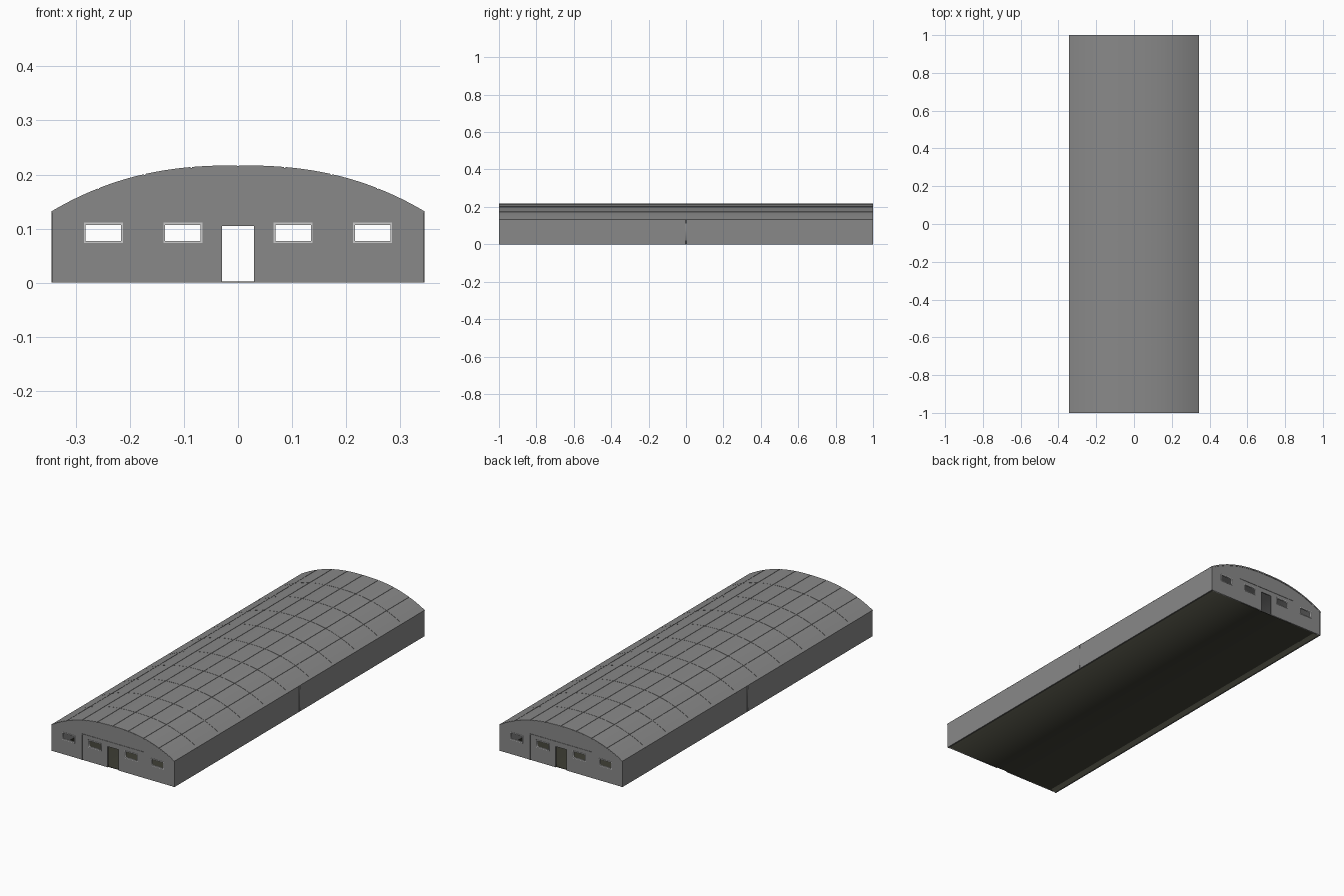
import bpy
from mathutils import Matrix

if "Cube" in bpy.data.objects:
    bpy.data.objects.remove(bpy.data.objects["Cube"])

HALF_W, EAVE, RISE = 0.345, 0.132, 0.085
WINDOWS = (-0.249, -0.102, 0.102, 0.249)
BAYS, STRIPS = 11, 8


def material(name, rgb):
    mat = bpy.data.materials.new(name)
    mat.use_nodes = True
    mat.diffuse_color = (*rgb, 1)
    mat.node_tree.nodes["Principled BSDF"].inputs["Base Color"].default_value = (*rgb, 1)
    return mat


metal = material("grey metal", (0.25, 0.25, 0.25))
pale = material("pale frame", (0.6, 0.6, 0.6))
dark = material("dark floor", (0.05, 0.05, 0.036))


def roof_z(x):
    return EAVE + RISE * (1 - abs(x / HALF_W) ** 2.4)


def arc(x0, x1, drop=0.0, steps=40):
    """Points along the roof curve, lowered by drop."""
    xs = [x0 + (x1 - x0) * i / steps for i in range(steps + 1)]
    return [(x, roof_z(x) - drop) for x in xs]


def rect(x0, x1, z0, z1):
    return [(x0, z0), (x1, z0), (x1, z1), (x0, z1)]


def prism(name, loops, y0, y1, mat, copies=1, step=0.0):
    """Fill x-z loops (inner loops become holes) and extrude from y0 to y1."""
    cu = bpy.data.curves.new(name, "CURVE")
    cu.dimensions, cu.fill_mode, cu.extrude = "2D", "BOTH", (y1 - y0) / 2
    for loop in loops:
        sp = cu.splines.new("POLY")
        sp.points.add(len(loop) - 1)
        for p, (x, z) in zip(sp.points, loop):
            p.co = (x, z, 0, 1)
        sp.use_cyclic_u = True
    tmp = bpy.data.objects.new(name + "_outline", cu)
    bpy.context.collection.objects.link(tmp)
    deps = bpy.context.evaluated_depsgraph_get()
    me = bpy.data.meshes.new_from_object(tmp.evaluated_get(deps))
    bpy.data.objects.remove(tmp)
    me.transform(Matrix.Translation((0, (y0 + y1) / 2, 0)) @ Matrix.Rotation(1.5707963, 4, "X"))
    me.materials.clear()
    me.materials.append(mat)
    ob = bpy.data.objects.new(name, me)
    bpy.context.collection.objects.link(ob)
    if copies > 1:
        arr = ob.modifiers.new("bays", "ARRAY")
        arr.use_relative_offset, arr.use_constant_offset = False, True
        arr.count, arr.constant_offset_displace = copies, (0, step, 0)
    return ob


def smooth(ob):
    bpy.ops.object.select_all(action="DESELECT")
    ob.select_set(True)
    bpy.context.view_layer.objects.active = ob
    bpy.ops.object.shade_smooth_by_angle(angle=0.4)


# Side walls and curved roof as one thin shell
w, t, skin = HALF_W - 0.001, 0.006, 0.0015
outer = [(-w, 0)] + arc(-w, w, skin) + [(w, 0)]
inner = [(w - t, 0)] + arc(w - t, t - w, skin + t) + [(t - w, 0)]
smooth(prism("shell", [outer + inner], -1, 1, metal))

# Roof panels with narrow seams, repeated along the length
seam, width, bay = 0.0015, 2 * HALF_W / STRIPS, 2 / BAYS
strips = []
for i in range(STRIPS):
    a = -HALF_W + i * width + (seam if i else 0)
    b = -HALF_W + (i + 1) * width - (seam if i < STRIPS - 1 else 0)
    strips.append(arc(a, b, 0, 8) + arc(b, a, skin + 0.001, 8))
smooth(prism("roof_panels", strips, -1 + seam / 2, -1 + bay - seam / 2, metal, BAYS, bay))

# Floor slab
prism("floor", [rect(-w + t, w - t, 0, 0.002)], -0.993, 0.993, dark)

# Battens over the joint halfway along each side wall
for side, name in ((1, "left_batten"), (-1, "right_batten")):
    x0, x1 = sorted((side * (w - 0.001), side * HALF_W))
    prism(name, [rect(x0, x1, 0, EAVE)], -0.002, 0.002, metal)

# Matching end walls with doorway, windows, gate outline and window frames
holes = [rect(c - 0.034, c + 0.034, 0.076, 0.108) for c in WINDOWS]
frames = []
for c in WINDOWS:
    frames += [rect(c - 0.036, c + 0.036, 0.073, 0.111), rect(c - 0.033, c + 0.033, 0.077, 0.107)]
door = [(0.03, 0), (0.03, 0.105), (-0.03, 0.105), (-0.03, 0)]
wall = [(t - w, 0)] + arc(t - w, w - t, skin + t) + [(w - t, 0)] + door
gate = [(-0.176, 0), (-0.176, 0.132), (0.176, 0.132), (0.176, 0),
        (0.172, 0), (0.172, 0.128), (-0.172, 0.128), (-0.172, 0)]
for side, name in ((-1, "front"), (1, "back")):
    def end(part, loops, near, far, mat):
        y0, y1 = sorted((side * near, side * far))
        prism(f"{name}_{part}", loops, y0, y1, mat)

    end("wall", [wall] + holes, 0.992, 0.998, metal)
    end("gate_outline", [gate], 0.997, 1.0, metal)
    end("window_frames", frames, 0.991, 1.0, pale)
